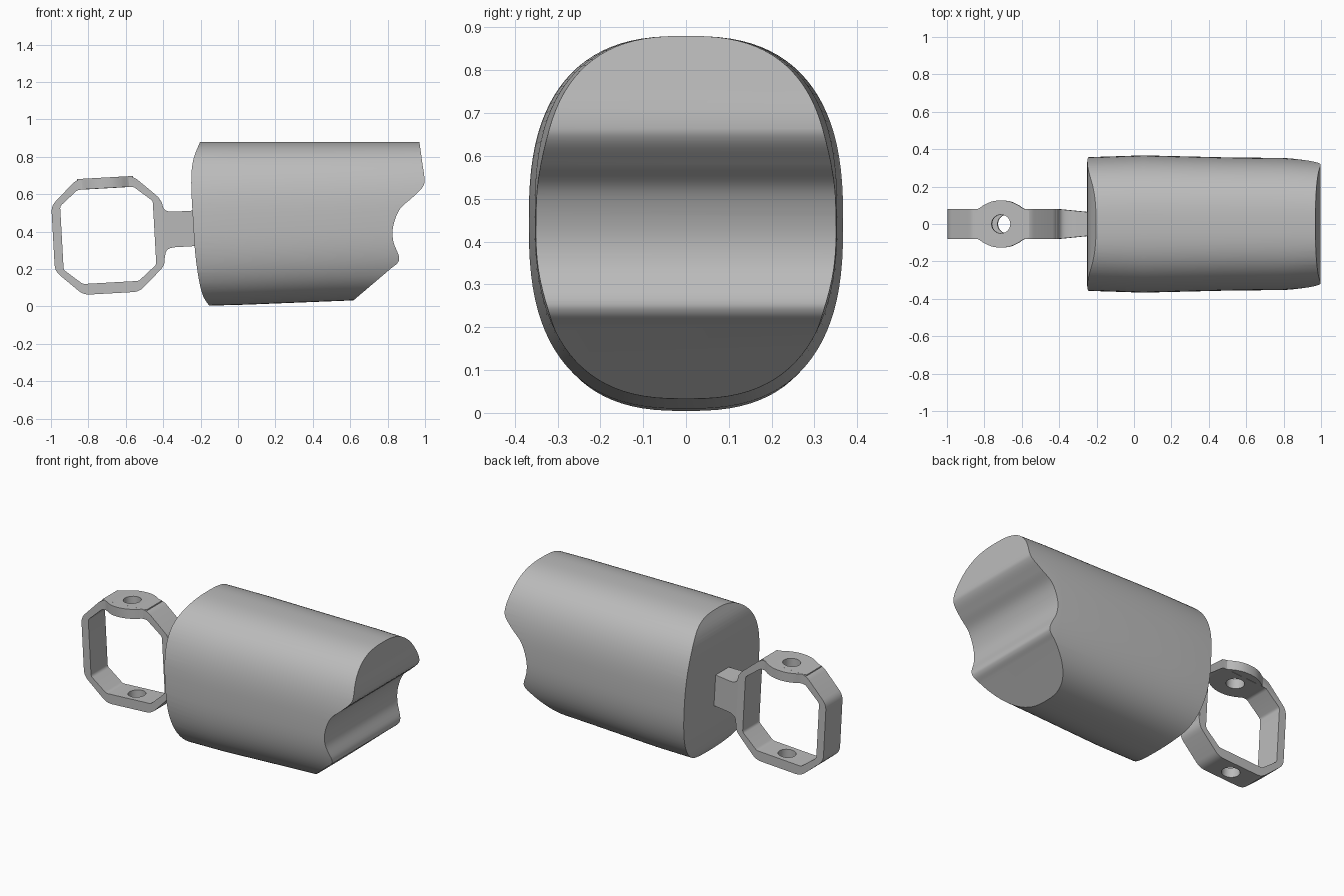
import bpy, bmesh, math
from mathutils import Vector, Matrix

cube = bpy.data.objects.get("Cube")
if cube:
    bpy.data.objects.remove(cube, do_unlink=True)

grey = bpy.data.materials.new("plain grey")
grey.use_nodes = True
GREY = (0.5, 0.5, 0.5, 1)
grey.diffuse_color = GREY
grey.node_tree.nodes["Principled BSDF"].inputs["Base Color"].default_value = GREY


def loft(name, rings):
    """Skin a list of equal-length point loops and cap both ends."""
    bm = bmesh.new()
    loops = [[bm.verts.new(p) for p in ring] for ring in rings]
    n = len(loops[0])
    for a, b in zip(loops, loops[1:]):
        for i in range(n):
            bm.faces.new((a[i], a[(i + 1) % n], b[(i + 1) % n], b[i]))
    bm.faces.new(loops[0])
    bm.faces.new(loops[-1])
    bmesh.ops.recalc_face_normals(bm, faces=bm.faces)
    mesh = bpy.data.meshes.new(name)
    bm.to_mesh(mesh)
    bm.free()
    mesh.materials.append(grey)
    obj = bpy.data.objects.new(name, mesh)
    bpy.context.collection.objects.link(obj)
    return obj


def side_prism(name, pts, half):
    """Extrude an xz outline across y."""
    return loft(name, [[(x, y, z) for x, z in pts] for y in (-half, half)])


def plan_prism(name, pts, z0, z1):
    """Extrude an xy outline up z."""
    return loft(name, [[(x, y, z) for x, y in pts] for z in (z0, z1)])


def combine(target, tool, operation):
    mod = target.modifiers.new(operation.lower(), 'BOOLEAN')
    mod.operation, mod.solver, mod.object = operation, 'EXACT', tool
    bpy.context.view_layer.objects.active = target
    bpy.ops.object.modifier_apply(modifier=mod.name)
    bpy.data.objects.remove(tool, do_unlink=True)


def rounded(pts, r, steps=5):
    """Round every corner of a closed outline."""
    out = []
    for i, p in enumerate(pts):
        p, a, b = Vector(p), Vector(pts[i - 1]), Vector(pts[(i + 1) % len(pts)])
        s = p + (a - p).normalized() * r
        e = p + (b - p).normalized() * r
        for k in range(steps + 1):
            t = k / steps
            out.append(s * (1 - t) ** 2 + p * 2 * t * (1 - t) + e * t * t)
    return out


def spline(pts, steps=6):
    """Smooth open curve through the points."""
    v = [Vector(p) for p in pts]
    v = [v[0] * 2 - v[1]] + v + [v[-1] * 2 - v[-2]]
    out = []
    for a, b, c, d in zip(v, v[1:], v[2:], v[3:]):
        for k in range(steps):
            t = k / steps
            out.append(0.5 * (2 * b + (c - a) * t + (2 * a - 5 * b + 4 * c - d) * t * t
                              + (3 * b - a - 3 * c + d) * t ** 3))
    return out + [v[-2]]


def circle(r, n=40):
    return [(r * math.cos(2 * math.pi * i / n), r * math.sin(2 * math.pi * i / n)) for i in range(n)]


def octagon(hx, hz, ex, ez):
    return [(ex, hz), (hx, ez), (hx, -ez), (ex, -hz), (-ex, -hz), (-hx, -ez), (-hx, ez), (-ex, hz)]


def smooth(obj):
    bpy.ops.object.select_all(action='DESELECT')
    obj.select_set(True)
    bpy.context.view_layer.objects.active = obj
    bpy.ops.object.shade_smooth_by_angle(angle=math.radians(28))


# Main block: squarish-oval section, gently tapered along its length
def section(x, half, bottom, top=0.88, power=2.6, n=96):
    ring = []
    for i in range(n):
        a = 2 * math.pi * i / n
        c, s = math.cos(a), math.sin(a)
        ring.append((x, half * math.copysign(abs(c) ** (2 / power), c),
                     (top + bottom) / 2 + (top - bottom) / 2 * math.copysign(abs(s) ** (2 / power), s)))
    return ring


body = loft("main_block", [section(-0.32, 0.355, 0.0), section(0.05, 0.367, 0.01),
                           section(0.5, 0.356, 0.028), section(0.8, 0.353, 0.04),
                           section(1.06, 0.335, 0.05)])

# Shape both ends from one side outline: bowed back, grooved and chamfered nose
back = spline([(-0.1, -0.07), (-0.155, 0.005), (-0.195, 0.08), (-0.225, 0.25), (-0.24, 0.45),
               (-0.25, 0.66), (-0.24, 0.78), (-0.205, 0.875), (-0.17, 0.95)])
nose = spline([(0.97, 0.88), (0.985, 0.77), (0.997, 0.68), (0.985, 0.635), (0.93, 0.58),
               (0.865, 0.52), (0.83, 0.43), (0.83, 0.35), (0.86, 0.27), (0.855, 0.235), (0.82, 0.205)])
outline = back + [(0.96, 0.95)] + nose + [(0.62, 0.035), (0.5, -0.07)]
combine(body, side_prism("end_shape", outline, 0.6), 'INTERSECT')
smooth(body)

# Octagonal ring, modelled upright around its own centre
ring = side_prism("octagon_ring", rounded(octagon(0.295, 0.31, 0.15, 0.175), 0.035), 0.08)

# Rounded lug on the top bar
edge = spline([(-0.15, 0.07), (-0.12, 0.083), (-0.085, 0.105), (-0.045, 0.121), (0, 0.126),
               (0.045, 0.121), (0.085, 0.105), (0.12, 0.083), (0.15, 0.07)])
lug = [tuple(p) for p in edge] + [(p[0], -p[1]) for p in reversed(edge)]
combine(ring, plan_prism("lug", lug, 0.253, 0.3099), 'UNION')

# Stem flaring into the ring, narrowing toward the block
flare = spline([(0.27, 0.17), (0.293, 0.155), (0.305, 0.115), (0.335, 0.097), (0.4, 0.095), (0.51, 0.095)])
stem_outline = [(x, z + 0.012) for x, z in flare] + [(x, 0.012 - z) for x, z in reversed(flare)]
stem = loft("stem", [[(x, side * (0.079 - 0.1 * max(0, x - 0.3)), z) for x, z in stem_outline]
                     for side in (-1, 1)])
combine(ring, stem, 'UNION')

# Open the middle and drill the pin hole through both bars
combine(ring, side_prism("opening", rounded(octagon(0.248, 0.252, 0.15, 0.17), 0.012), 0.3), 'DIFFERENCE')
combine(ring, plan_prism("pin_hole", circle(0.05), -0.5, 0.5), 'DIFFERENCE')

# Tilt the ring and set it behind the block
ring.data.transform(Matrix.Translation((-0.694, 0, 0.38)) @ Matrix.Rotation(math.radians(-3.2), 4, 'Y'))
smooth(ring)
